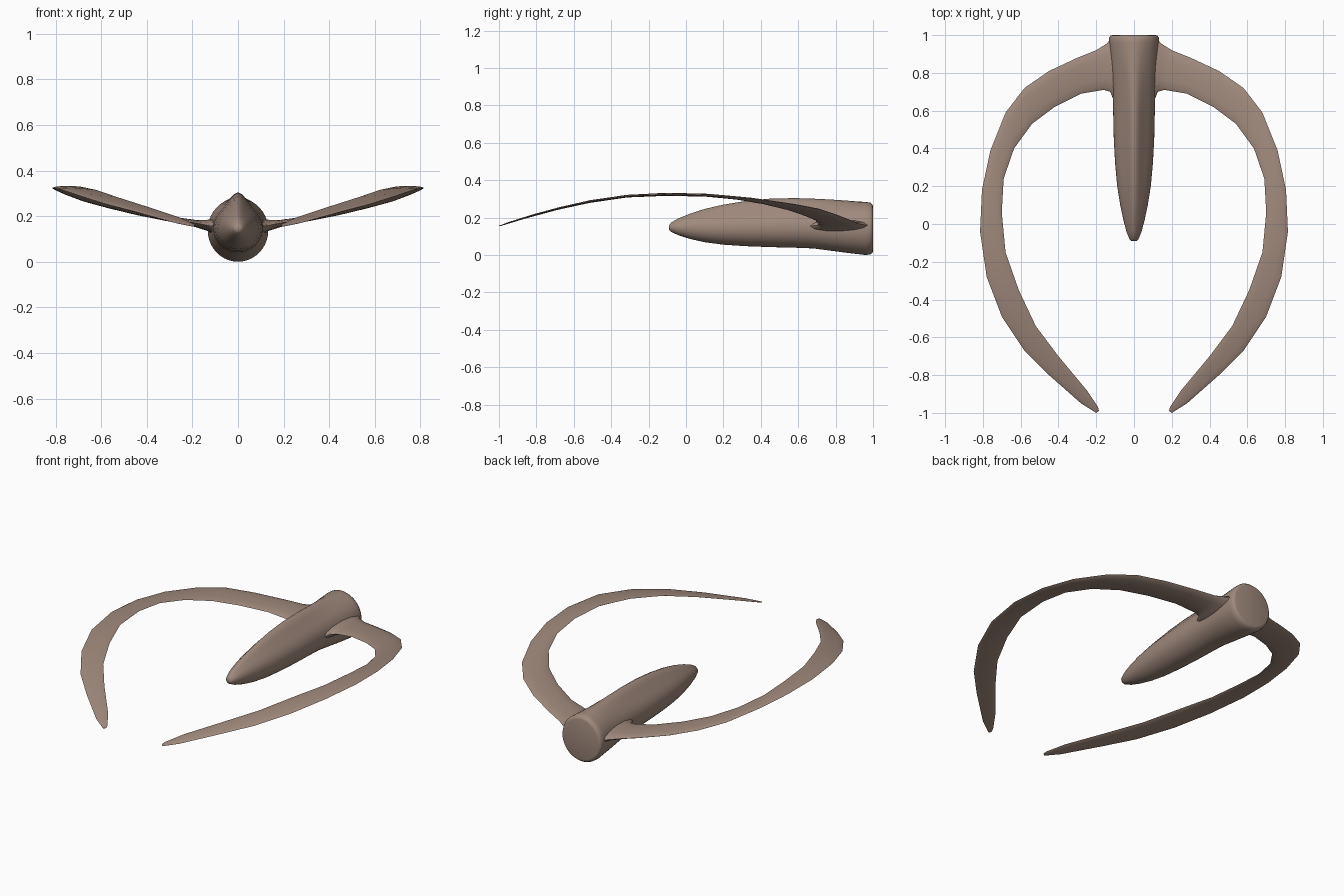
import bpy, bmesh, math
from mathutils import Vector

mat = bpy.data.materials.new("warm brown")
mat.diffuse_color = (0.35, 0.25, 0.2, 1)


def loft(name, rings):
    """Skin closed rings of points in order and cap both ends."""
    bm = bmesh.new()
    vs = [[bm.verts.new(p) for p in r] for r in rings]
    n = len(vs[0])
    for a, b in zip(vs, vs[1:]):
        for i in range(n):
            j = (i + 1) % n
            bm.faces.new((a[i], a[j], b[j], b[i]))
    bm.faces.new(vs[0])
    bm.faces.new(vs[-1])
    bmesh.ops.recalc_face_normals(bm, faces=bm.faces)
    me = bpy.data.meshes.new(name)
    bm.to_mesh(me)
    bm.free()
    me.materials.append(mat)
    ob = bpy.data.objects.new(name, me)
    bpy.context.collection.objects.link(ob)
    return ob


def smooth(ob, angle):
    bpy.ops.object.select_all(action='DESELECT')
    bpy.context.view_layer.objects.active = ob
    ob.select_set(True)
    bpy.ops.object.shade_smooth_by_angle(angle=math.radians(angle))


# Fuselage: y, half width, bottom z, top z of the round body, ridge height
stations = [
    (-0.09, 0.014, 0.135, 0.158, 0.000),
    (-0.08, 0.024, 0.124, 0.170, 0.003),
    (-0.04, 0.040, 0.105, 0.188, 0.008),
    (0.02, 0.056, 0.086, 0.206, 0.014),
    (0.10, 0.073, 0.068, 0.222, 0.024),
    (0.20, 0.089, 0.055, 0.235, 0.034),
    (0.32, 0.100, 0.047, 0.244, 0.045),
    (0.45, 0.107, 0.042, 0.250, 0.051),
    (0.58, 0.110, 0.039, 0.254, 0.050),
    (0.68, 0.112, 0.035, 0.258, 0.043),
    (0.78, 0.119, 0.022, 0.264, 0.032),
    (0.88, 0.127, 0.009, 0.272, 0.017),
    (0.96, 0.133, 0.000, 0.278, 0.005),
    (0.985, 0.132, 0.003, 0.278, 0.002),
    (0.997, 0.125, 0.012, 0.270, 0.000),
    (1.0, 0.115, 0.022, 0.260, 0.000),
]
rings = []
N = 40
for y, w, lo, hi, ridge in stations:
    ring = []
    for i in range(N):
        a = 2 * math.pi * i / N
        x = w * math.cos(a)
        z = (lo + hi) / 2 + (hi - lo) / 2 * math.sin(a)
        if math.sin(a) > 0:
            z += ridge * math.exp(-(x / (0.42 * w)) ** 2)
        ring.append((x, y, z))
    rings.append(ring)
smooth(loft("fuselage", rings), 50)

# Curved wing: outer edge x, y, z, inner edge x, y, z, half thickness
wing = [
    (0.05, 0.985, 0.155, 0.05, 0.655, 0.155, 0.034),
    (0.118, 0.985, 0.158, 0.112, 0.665, 0.155, 0.032),
    (0.145, 0.955, 0.161, 0.126, 0.70, 0.158, 0.024),
    (0.20, 0.92, 0.168, 0.16, 0.71, 0.165, 0.016),
    (0.30, 0.88, 0.185, 0.28, 0.69, 0.187, 0.012),
    (0.45, 0.81, 0.213, 0.42, 0.62, 0.216, 0.011),
    (0.58, 0.72, 0.243, 0.54, 0.53, 0.246, 0.010),
    (0.68, 0.59, 0.268, 0.635, 0.40, 0.277, 0.009),
    (0.76, 0.39, 0.297, 0.69, 0.24, 0.304, 0.008),
    (0.805, 0.18, 0.316, 0.70, 0.06, 0.322, 0.008),
    (0.815, -0.04, 0.324, 0.68, -0.15, 0.325, 0.008),
    (0.78, -0.28, 0.318, 0.61, -0.35, 0.311, 0.007),
    (0.70, -0.49, 0.291, 0.52, -0.54, 0.280, 0.007),
    (0.58, -0.67, 0.253, 0.40, -0.70, 0.242, 0.006),
    (0.45, -0.80, 0.219, 0.25, -0.88, 0.192, 0.005),
    (0.28, -0.95, 0.172, 0.19, -0.97, 0.164, 0.004),
    (0.20, -1.0, 0.155, 0.185, -0.99, 0.157, 0.002),
]
for side, s in (("right_wing", 1), ("left_wing", -1)):
    rings = []
    for ox, oy, oz, ix, iy, iz, t in wing:
        o, n = Vector((s * ox, oy, oz)), Vector((s * ix, iy, iz))
        mid, half = (o + n) / 2, (o - n) / 2
        rings.append([mid + half * math.cos(a) + Vector((0, 0, t * math.sin(a)))
                      for a in (2 * math.pi * k / 12 for k in range(12))])
    smooth(loft(side, rings), 50)
